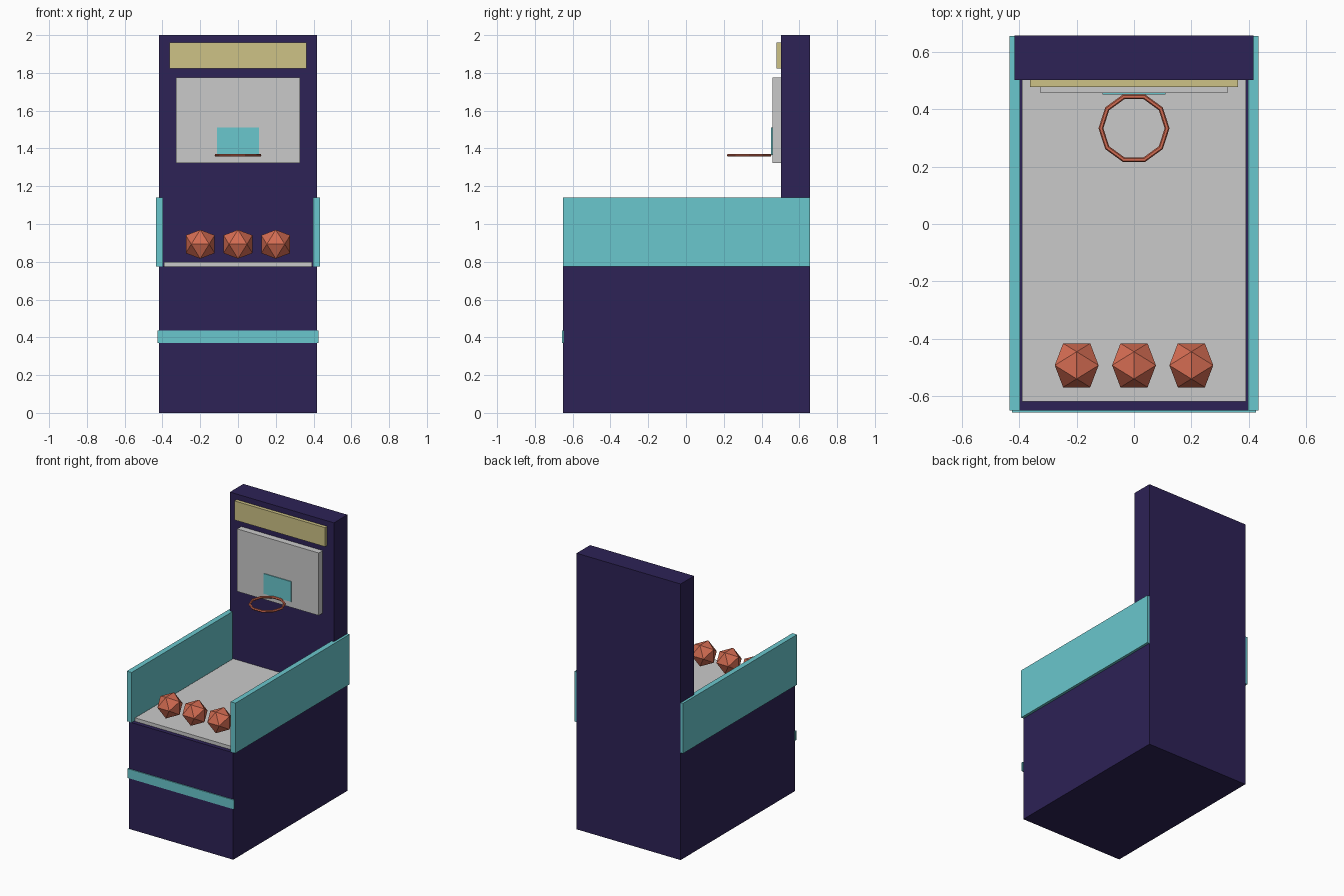
import bpy, bmesh, math
from mathutils import Vector

if "Cube" in bpy.data.objects:
    bpy.data.objects.remove(bpy.data.objects["Cube"])


def material(name, rgb):
    """Flat material from 0-255 display values, converted to linear."""
    m = bpy.data.materials.new(name)
    lin = [((c / 255 + 0.055) / 1.055) ** 2.4 for c in rgb]
    m.diffuse_color = (*lin, 1)
    m.use_nodes = True
    m.node_tree.nodes["Principled BSDF"].inputs["Base Color"].default_value = m.diffuse_color
    return m


NAVY = material("navy", (45, 34, 86))
TEAL = material("teal", (106, 199, 205))
GREY = material("light grey", (202, 202, 202))
YELLOW = material("pale yellow", (205, 194, 134))
ORANGE = material("orange", (212, 108, 82))


def finish(name, bm, mat, loc=(0, 0, 0)):
    bmesh.ops.recalc_face_normals(bm, faces=bm.faces)
    mesh = bpy.data.meshes.new(name)
    bm.to_mesh(mesh)
    bm.free()
    mesh.materials.append(mat)
    ob = bpy.data.objects.new(name, mesh)
    ob.location = loc
    bpy.context.collection.objects.link(ob)
    return ob


def box(name, x, y, z, mat):
    """Box from (min, max) ranges on each axis."""
    bm = bmesh.new()
    bmesh.ops.create_cube(bm, size=1)
    for v in bm.verts:
        v.co = [sum(r) / 2 + c * (r[1] - r[0]) for r, c in zip((x, y, z), v.co)]
    return finish(name, bm, mat)


# Cabinet: L-shaped side profile (base and tall back) extruded across x
FRONT, BACK, HALF = -0.65, 0.657, 0.417
profile = [(FRONT, 0), (BACK, 0), (BACK, 2), (0.503, 2), (0.503, 0.775), (FRONT, 0.775)]
bm = bmesh.new()
side = bm.faces.new([bm.verts.new((-HALF, y, z)) for y, z in profile])
ext = bmesh.ops.extrude_face_region(bm, geom=[side])
bmesh.ops.translate(bm, vec=(2 * HALF, 0, 0),
                    verts=[g for g in ext["geom"] if isinstance(g, bmesh.types.BMVert)])
finish("cabinet", bm, NAVY)

# Play floor, side panels and front trim
box("play_floor", (-0.391, 0.391), (-0.62, 0.51), (0.77, 0.80), GREY)
for label, s in (("left", -1), ("right", 1)):
    box(label + "_side_panel", sorted((s * 0.397, s * 0.435)), (FRONT - 0.001, BACK - 0.001),
        (0.776, 1.139), TEAL)
box("front_trim", (-0.426, 0.426), (-0.657, -0.647), (0.37, 0.437), TEAL)

# Sign, backboard and target plate
box("sign", (-0.363, 0.363), (0.478, 0.51), (1.822, 1.96), YELLOW)
box("backboard", (-0.327, 0.327), (0.457, 0.51), (1.322, 1.775), GREY)
box("target_plate", (-0.11, 0.11), (0.451, 0.46), (1.365, 1.511), TEAL)

# Hoop: ten-sided ring with a thin hexagonal section
RING, TUBE, SEGS, SIDES = 0.1155, 0.0085, 10, 6
bm = bmesh.new()
rings = []
for i in range(SEGS):
    a = math.tau * i / SEGS
    ring = []
    for j in range(SIDES):
        b = math.tau * j / SIDES
        r = RING + TUBE * math.cos(b)
        ring.append(bm.verts.new((r * math.cos(a), r * math.sin(a), TUBE * math.sin(b))))
    rings.append(ring)
for i in range(SEGS):
    p, q = rings[i], rings[(i + 1) % SEGS]
    for j in range(SIDES):
        k = (j + 1) % SIDES
        bm.faces.new((p[j], q[j], q[k], p[k]))
finish("hoop", bm, ORANGE, (0, 0.334, 1.364))

# Balls: icosahedra with an edge facing up, from three golden rectangles
PHI = (1 + math.sqrt(5)) / 2
for n, bx in enumerate((-0.2, 0, 0.2)):
    bm = bmesh.new()
    for s in (-1, 1):
        for t in (-PHI, PHI):
            for co in ((s, t, 0), (0, s, t), (t, 0, s)):
                bm.verts.new(Vector(co).normalized() * 0.09)
    bmesh.ops.convex_hull(bm, input=bm.verts)
    finish("ball_%d" % (n + 1), bm, ORANGE, (bx, -0.493, 0.893))
